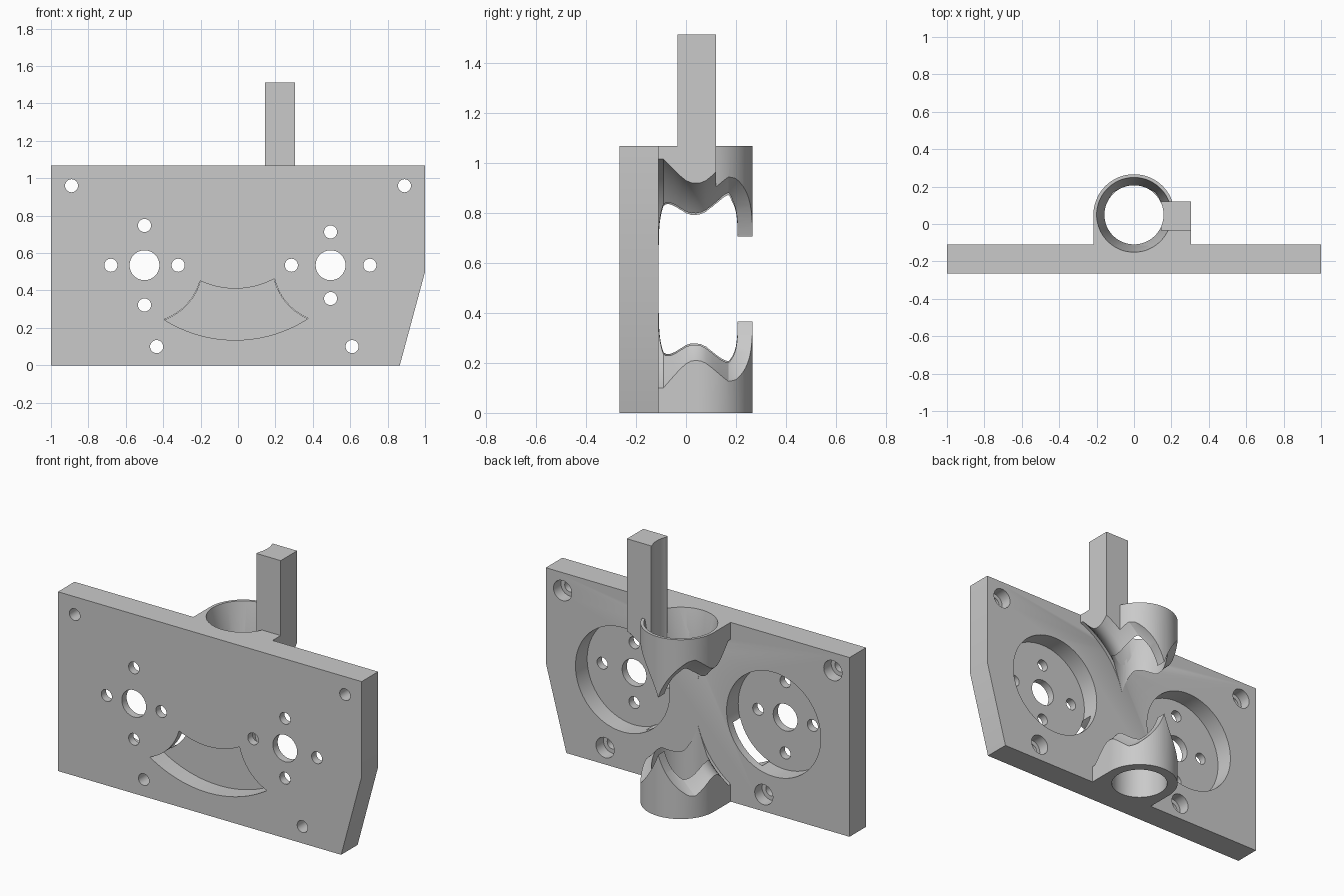
import bpy, bmesh
from math import sin, cos, radians, tau

cube = bpy.data.objects.get("Cube")
if cube:
    bpy.data.objects.remove(cube, do_unlink=True)

grey = bpy.data.materials.new("plain_grey")
grey.use_nodes = True
COLOUR = (0.59, 0.59, 0.59, 1)
grey.diffuse_color = COLOUR
grey.node_tree.nodes["Principled BSDF"].inputs["Base Color"].default_value = COLOUR


def place(u, v, t, axis):
    return {"x": (t, u, v), "y": (u, t, v), "z": (u, v, t)}[axis]


def stack(name, rings):
    """Solid through a list of matching rings, capped at both ends."""
    bm = bmesh.new()
    loops = [[bm.verts.new(p) for p in ring] for ring in rings]
    n = len(loops[0])
    for a, b in zip(loops, loops[1:]):
        for i in range(n):
            j = (i + 1) % n
            bm.faces.new((a[i], a[j], b[j], b[i]))
    bm.faces.new(loops[0])
    bm.faces.new(loops[-1])
    bmesh.ops.recalc_face_normals(bm, faces=bm.faces)
    mesh = bpy.data.meshes.new(name)
    bm.to_mesh(mesh)
    bm.free()
    mesh.materials.append(grey)
    ob = bpy.data.objects.new(name, mesh)
    bpy.context.collection.objects.link(ob)
    return ob


def prism(name, outline, start, end, axis):
    return stack(name, [[place(u, v, t, axis) for u, v in outline] for t in (start, end)])


def lathe(name, profile, cu, cv, axis, seg=96):
    """Revolve (radius, position) pairs around an axis through cu, cv."""
    return stack(name, [[place(cu + r * cos(tau * i / seg), cv + r * sin(tau * i / seg), t, axis)
                         for i in range(seg)] for r, t in profile])


def arc(cu, cv, r, a0, a1, n=32):
    angles = [radians(a0 + (a1 - a0) * i / n) for i in range(n + 1)]
    return [(cu + r * cos(a), cv + r * sin(a)) for a in angles]


def combine(target, other, operation="DIFFERENCE"):
    """Apply a boolean, moving to another solver if one returns nothing."""
    mod = target.modifiers.new("combine", "BOOLEAN")
    mod.operation = operation
    mod.object = other
    for solver in ("EXACT", "MANIFOLD", "FLOAT"):
        mod.solver = solver
        graph = bpy.context.evaluated_depsgraph_get()
        graph.update()
        if len(target.evaluated_get(graph).data.polygons) > 4:
            break
    bpy.context.view_layer.objects.active = target
    bpy.ops.object.modifier_apply(modifier=mod.name)
    bpy.data.objects.remove(other, do_unlink=True)


FRONT, BACK, TOP = -0.265, -0.11, 1.067
TUBE_Y, TUBE_R, BORE = 0.049, 0.217, 0.158
WHEEL_Z = 0.535
WHEELS = [(-0.5, 0.18, 0.2125), (0.495, 0.21, 0.178)]  # x, hole offsets


def funnel():
    return lathe("funnel_cutter", [(0.14, 0.75), (0.206, 1.1)], 0, TUBE_Y, "z")


# Mounting plate with one slanted lower corner
plate = prism("mounting_plate", [(-1, 0), (0.865, 0), (1, 0.5), (1, TOP), (-1, TOP)],
              FRONT, BACK, "y")

# Motor recesses in the back, with shaft and screw holes
for x, dx, dz in WHEELS:
    combine(plate, lathe("recess_cutter", [(0.31, -0.22), (0.31, 0)], x, WHEEL_Z, "y"))
    holes = [(0, 0, 0.08), (dx, 0, 0.035), (-dx, 0, 0.035), (0, dz, 0.035), (0, -dz, 0.035)]
    for hx, hz, r in holes:
        combine(plate, lathe("hole_cutter", [(r, -0.4), (r, 0)], x + hx, WHEEL_Z + hz, "y", 32))

# Counterbored mounting holes
for x, z in [(-0.89, 0.96), (0.89, 0.96), (-0.435, 0.1), (0.61, 0.1)]:
    combine(plate, lathe("screw_cutter", [(0.035, -0.4), (0.035, -0.18), (0.06, -0.18), (0.06, 0)],
                         x, z, "y", 32))

# Funnel mouth reaching into the plate's top edge
combine(plate, funnel())

# Curved pocket in the front face, its ends trimmed round the motor recesses
pocket = prism("pocket_cutter",
               arc(-0.015, 0.85, 0.715, -125, -55) + arc(-0.015, 0.85, 0.44, -55, -125),
               -0.4, -0.155, "y")
for x, _, _ in WHEELS:
    combine(pocket, lathe("pocket_trim", [(0.308, -0.6), (0.308, 0.2)], x, WHEEL_Z, "y", 100))
combine(plate, pocket)

# Guide tube blended into the plate by a straight web
tube_outline = arc(0, TUBE_Y, TUBE_R, 0, 180, 48) + [(-TUBE_R, -0.115), (TUBE_R, -0.115)]
tube = prism("guide_tube", tube_outline, 0, TOP, "z")
combine(tube, prism("rod_block", [(0.14, -0.115), (0.305, -0.115), (0.305, 0.12), (0.14, 0.12)],
                    0.6, TOP, "z"), "UNION")
combine(tube, funnel())

# Square upright rod
combine(tube, prism("upright_rod", [(0.145, -0.034), (0.305, -0.034), (0.305, 0.12), (0.145, 0.12)],
                    0.6, 1.513, "z"), "UNION")
combine(tube, lathe("bore_cutter", [(BORE, -0.1), (BORE, 1.7)], 0, TUBE_Y, "z"))

# Clearance for two grooved drive wheels
half_groove = [(0.516, 0.13), (0.478, 0.09), (0.456, 0.065), (0.438, 0.04), (0.43, 0.02)]
groove = ([(r, 0.04 - d) for r, d in half_groove] + [(0.428, 0.04)]
          + [(r, 0.04 + d) for r, d in reversed(half_groove)])
wheel = [(0.516, -0.3)] + groove + [(0.526, 0.2), (0.526, 0.5)]
for x, _, _ in WHEELS:
    combine(tube, lathe("wheel_cutter", wheel, x, WHEEL_Z, "y", 128))

# Smooth curved walls, keep edges crisp
for ob in (plate, tube):
    bpy.ops.object.select_all(action="DESELECT")
    ob.select_set(True)
    bpy.context.view_layer.objects.active = ob
    bpy.ops.object.shade_smooth_by_angle(angle=radians(25))
